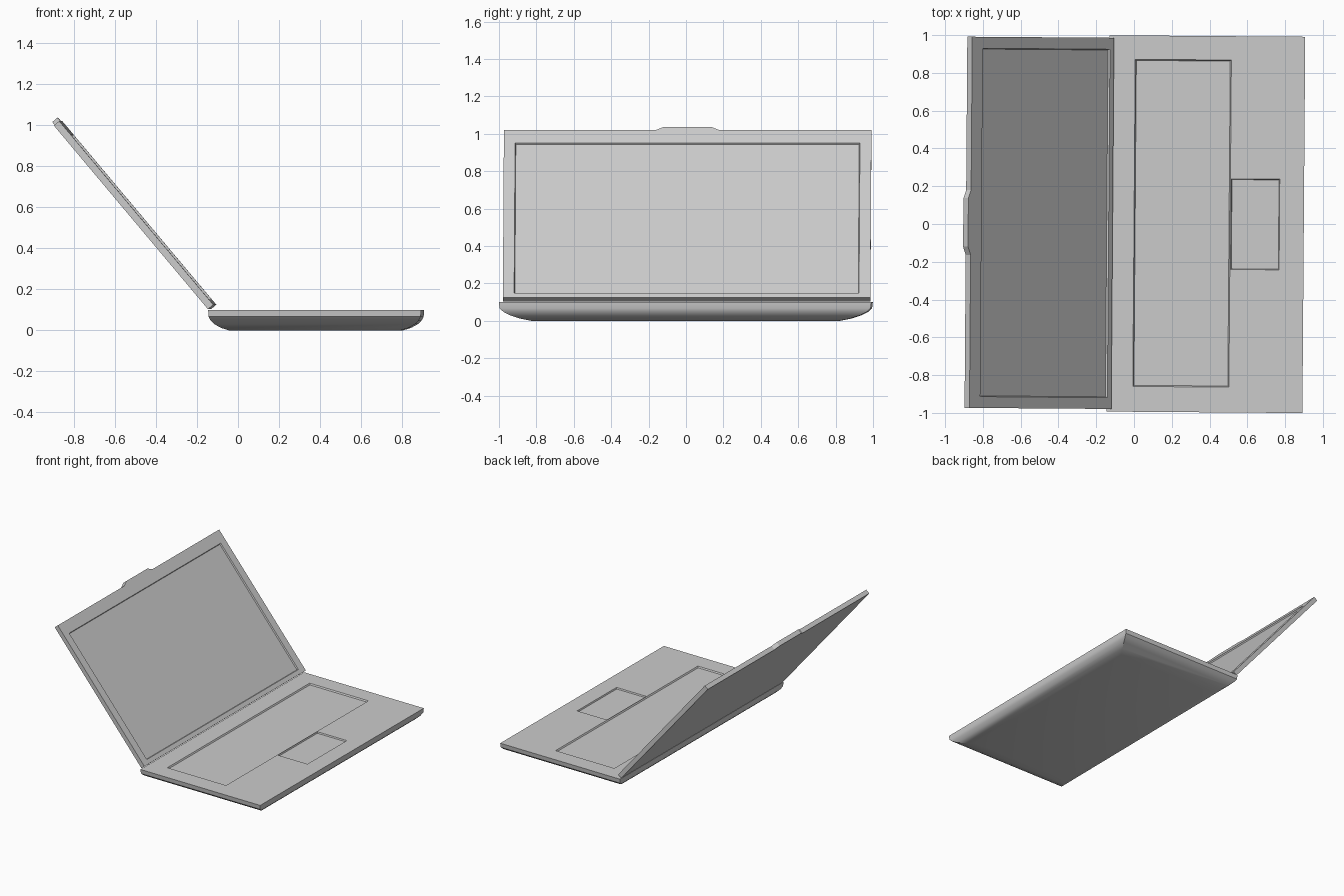
import bpy, bmesh, math
from mathutils import Matrix, Vector

if "Cube" in bpy.data.objects:
    bpy.data.objects.remove(bpy.data.objects["Cube"])

TWIST = Matrix.Rotation(math.radians(-0.43), 4, 'Z')   # model sits very slightly turned


def make(name, rings):
    """Loft closed rings of points into a capped solid."""
    bm = bmesh.new()
    loops = [[bm.verts.new(p) for p in r] for r in rings]
    n = len(loops[0])
    for a, b in zip(loops, loops[1:]):
        for i in range(n):
            j = (i + 1) % n
            bm.faces.new((a[i], a[j], b[j], b[i]))
    bm.faces.new(loops[0][::-1])
    bm.faces.new(loops[-1])
    bmesh.ops.recalc_face_normals(bm, faces=bm.faces)
    me = bpy.data.meshes.new(name)
    bm.to_mesh(me)
    bm.free()
    ob = bpy.data.objects.new(name, me)
    bpy.context.collection.objects.link(ob)
    return ob


def rect(x0, x1, y0, y1, z, inset_x=0, inset_y=0):
    x0, x1, y0, y1 = x0 + inset_x, x1 - inset_x, y0 + inset_y, y1 - inset_y
    return [(x0, y0, z), (x1, y0, z), (x1, y1, z), (x0, y1, z)]


def recess(target, x0, x1, y0, y1, top, depth, slope):
    """Cut a shallow tray with sloping walls into the top of the target."""
    cutter = make("recess_cutter", [rect(x0, x1, y0, y1, top - depth, slope, slope),
                                    rect(x0, x1, y0, y1, top),
                                    rect(x0, x1, y0, y1, top + 0.05)])
    mod = target.modifiers.new("recess", 'BOOLEAN')
    mod.operation, mod.solver, mod.object = 'DIFFERENCE', 'EXACT', cutter
    bpy.context.view_layer.objects.active = target
    bpy.ops.object.modifier_apply(modifier=mod.name)
    bpy.data.objects.remove(cutter)


def smooth(ob):
    bpy.ops.object.select_all(action='DESELECT')
    ob.select_set(True)
    bpy.context.view_layer.objects.active = ob
    bpy.ops.object.shade_smooth_by_angle(angle=math.radians(25))


# Base: flat top, rounded underside (z, inset in x, inset in y)
profile = [(0, 0.1, 0.175), (0.012, 0.062, 0.115), (0.03, 0.03, 0.06),
           (0.048, 0.012, 0.025), (0.067, 0.002, 0.004), (0.1, 0, 0)]
base = make("base", [rect(-0.138, 0.899, -0.994, 0.998, z, ix, iy) for z, ix, iy in profile])

# Keyboard tray and touchpad tray
recess(base, 0.0, 0.509, -0.86, 0.872, 0.1, 0.01, 0.006)
recess(base, 0.513, 0.77, -0.237, 0.243, 0.1, 0.01, 0.004)
smooth(base)
base.matrix_world = TWIST

# Screen lid: local x runs up the lid, local z points at the user
outline = [(0, -0.985), (1.168, -0.985), (1.168, -0.173), (1.19, -0.13),
           (1.19, 0.127), (1.168, 0.17), (1.168, 0.98), (0, 0.98)]
lid = make("screen_lid", [[(u, v, w) for u, v in outline] for w in (0, 0.034)])
recess(lid, 0.033, 1.08, -0.924, 0.92, 0.034, 0.01, 0.004)
smooth(lid)

# Tilt the lid back from the hinge edge
a = math.radians(50)
c, s = math.cos(a), math.sin(a)
tilt = Matrix(((-c, 0, s, -0.139), (0, -1, 0, 0), (s, 0, c, 0.103), (0, 0, 0, 1)))
lid.matrix_world = TWIST @ tilt
